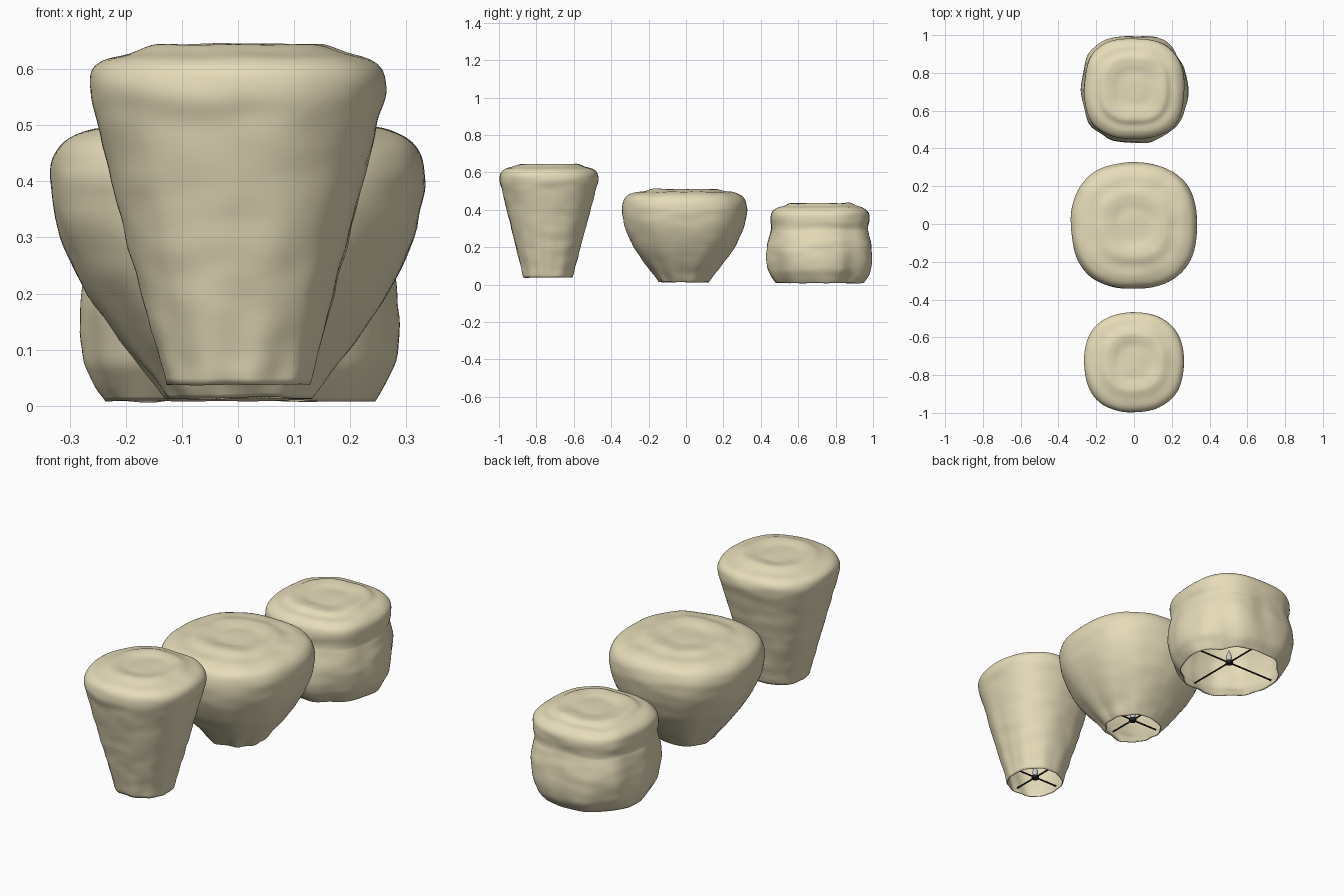
import bpy, bmesh, math
from mathutils import Vector, noise

if "Cube" in bpy.data.objects:
    bpy.data.objects.remove(bpy.data.objects["Cube"])

SEG = 112   # points around each shade


def material(name, rgb):
    m = bpy.data.materials.new(name)
    m.diffuse_color = (*rgb, 1)
    m.use_nodes = True
    m.node_tree.nodes["Principled BSDF"].inputs["Base Color"].default_value = m.diffuse_color
    return m


TAN = material("tan_paper", (0.80, 0.72, 0.49))
BLACK = material("black_wire", (0.02, 0.02, 0.02))


def smooth_profile(pts, steps=5):
    """Catmull-Rom curve through (radius, height) points."""
    p = [Vector(q) for q in pts]
    p = [2 * p[0] - p[1]] + p + [Vector((-p[-2].x, p[-2].y))]
    out = []
    for i in range(1, len(p) - 2):
        a, b, c, d = p[i - 1:i + 3]
        for k in range(steps):
            t = k / steps
            out.append(0.5 * (2 * b + (c - a) * t + (2 * a - 5 * b + 4 * c - d) * t * t
                              + (3 * b - a - 3 * c + d) * t ** 3))
    return out


def finish(name, bm, mat=None, angle=50):
    bmesh.ops.recalc_face_normals(bm, faces=bm.faces)
    me = bpy.data.meshes.new(name)
    bm.to_mesh(me)
    bm.free()
    ob = bpy.data.objects.new(name, me)
    bpy.context.collection.objects.link(ob)
    if mat:
        me.materials.append(mat)
    bpy.ops.object.select_all(action='DESELECT')
    ob.select_set(True)
    bpy.context.view_layer.objects.active = ob
    bpy.ops.object.shade_smooth_by_angle(angle=math.radians(angle))
    return ob


def shade(name, y0, y1, profile, squareness, folds):
    """Crumpled, open-bottomed paper shade; centre drifts from y0 (hem) to y1 (top)."""
    prof = smooth_profile(profile)
    top = max(q.y for q in prof)
    bm = bmesh.new()
    rings = []
    for j, (r, z) in enumerate(prof):
        h = z / top
        n = 2 + (squareness - 2) * min(1, 0.3 + 1.4 * h)
        ring = []
        for i in range(SEG):
            a = math.tau * i / SEG
            c, s = math.cos(a), math.sin(a)
            k = (abs(c) ** n + abs(s) ** n) ** (-1 / n)
            # long vertical folds plus small creases
            fold = noise.noise((c * 2.6, s * 2.6, h * 1.2 + y0 * 9)) * folds * max(0, 1 - h)
            crease = noise.noise((c * 2, s * 2, z * 22 + y0 * 5)) * 0.004
            rr = r * k + (fold + crease) * min(1, r / 0.12)
            x, y = rr * c, rr * s + y0 + (y1 - y0) * h
            dz = noise.noise((x * 9, y * 9, 3)) * 0.005
            ring.append(bm.verts.new((x, y, z + dz)))
        rings.append(ring)
    for lo, hi in zip(rings, rings[1:]):
        for i in range(SEG):
            k = (i + 1) % SEG
            bm.faces.new((lo[i], lo[k], hi[k], hi[i]))
    tip = bm.verts.new((0, y1, profile[-1][1]))
    for i in range(SEG):
        bm.faces.new((rings[-1][i], rings[-1][(i + 1) % SEG], tip))
    ob = finish(name, bm, TAN)
    thick = ob.modifiers.new("paper_thickness", 'SOLIDIFY')
    thick.thickness = 0.004
    return ob


def lathe(name, y, profile, mat=None, seg=20):
    bm = bmesh.new()
    vs = [bm.verts.new((r, y, z)) for r, z in profile]
    es = [bm.edges.new(e) for e in zip(vs, vs[1:])]
    bmesh.ops.spin(bm, geom=vs + es, cent=(0, y, 0), axis=(0, 0, 1),
                   angle=math.tau, steps=seg, use_merge=True)
    bmesh.ops.remove_doubles(bm, verts=bm.verts, dist=1e-5)
    return finish(name, bm, mat)


def fitting(prefix, y, z, reach):
    """Wire cross, socket and candle bulb inside the opening."""
    bm = bmesh.new()
    for axis in ('X', 'Y'):
        geo = bmesh.ops.create_cone(bm, cap_ends=True, segments=8, radius1=0.004,
                                    radius2=0.004, depth=2 * reach)
        for v in geo['verts']:
            x, yy, l = v.co
            v.co = (l, x + y, yy + z) if axis == 'X' else (x, l + y, yy + z)
    finish(prefix + "_wire_cross", bm, BLACK)
    lathe(prefix + "_socket", y, [(0, z - .008), (.016, z - .008), (.018, z - .004),
                                  (.018, z + .006), (.012, z + .010), (0, z + .010)], BLACK)
    lathe(prefix + "_bulb", y, [(0, z + .008), (.009, z + .009), (.014, z + .022),
                                (.013, z + .034), (.008, z + .050), (.003, z + .064), (0, z + .068)])


# Tall tapered shade
shade("tall_shade", -0.74, -0.731,
      [(.130, .038), (.146, .10), (.172, .20), (.198, .30), (.224, .40), (.249, .50),
       (.263, .555), (.260, .592), (.238, .615), (.195, .629), (.155, .644), (.125, .643),
       (.085, .636), (.03, .637)], 2.35, 0.010)
fitting("tall", -0.738, 0.066, 0.132)

# Wide bowl shade
shade("bowl_shade", -0.01, -0.008,
      [(.130, .013), (.158, .05), (.198, .10), (.268, .20), (.314, .30), (.332, .38),
       (.331, .43), (.312, .47), (.268, .492), (.215, .499), (.170, .510), (.130, .509),
       (.085, .502), (.03, .503)], 2.4, 0.014)
fitting("bowl", -0.01, 0.062, 0.145)

# Low squarish shade with a pinched waist
shade("low_shade", 0.708, 0.718,
      [(.230, .008), (.255, .045), (.274, .09), (.279, .16), (.274, .22), (.262, .275),
       (.258, .30), (.264, .345), (.259, .385), (.232, .410), (.195, .420), (.165, .434),
       (.125, .433), (.085, .427), (.03, .428)], 2.6, 0.030)
fitting("low", 0.71, 0.062, 0.262)
